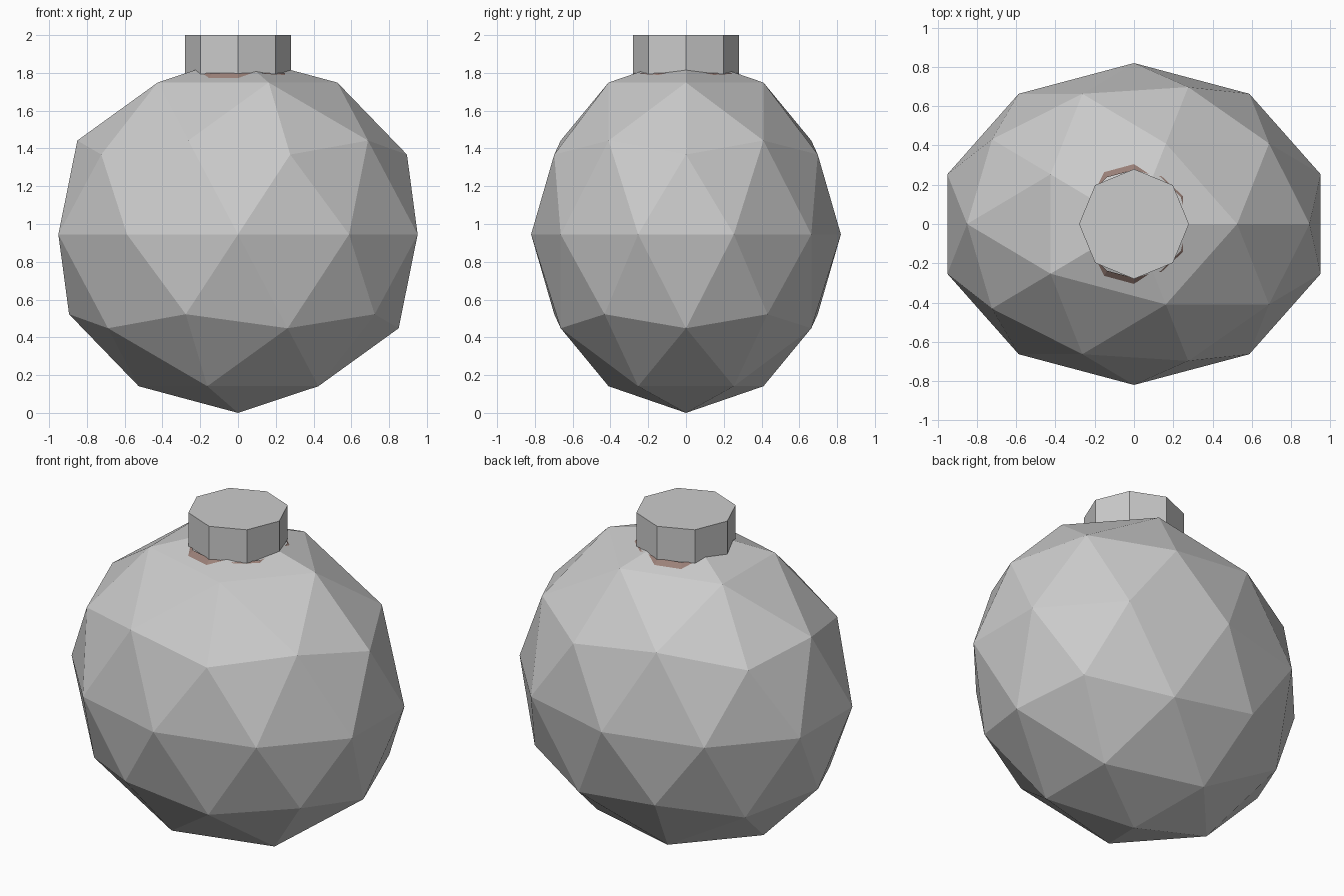
import bpy

if "Cube" in bpy.data.objects:
    bpy.data.objects.remove(bpy.data.objects["Cube"])

# Faceted round body, slightly flattened front to back
bpy.ops.mesh.primitive_ico_sphere_add(subdivisions=2, radius=1, location=(0, 0, 0.945))
body = bpy.context.object
body.name = "round_body"
body.scale = (1.0, 0.82, 0.945)
bpy.ops.object.transform_apply(location=False, rotation=False, scale=True)

# Octagonal cap on top
bpy.ops.mesh.primitive_cylinder_add(vertices=8, radius=0.28, depth=0.205,
                                    location=(0, 0, 1.8975))
cap = bpy.context.object
cap.name = "cap"
# Corners must lie on the x and y axes
corner_on_axis = any(abs(v.co.x) < 0.001 for v in cap.data.vertices)
if not corner_on_axis:
    cap.rotation_euler.z = 3.14159265 / 8

# Thin flared collar, mostly sunk into the body below the cap
bpy.ops.mesh.primitive_cone_add(vertices=12, radius1=0.33, radius2=0.275, depth=0.05,
                                end_fill_type='NOTHING', location=(0, 0, 1.775))
collar = bpy.context.object
collar.name = "collar"
brown = bpy.data.materials.new("brown")
brown.diffuse_color = (0.33, 0.22, 0.19, 1)
brown.use_nodes = True
brown.node_tree.nodes["Principled BSDF"].inputs["Base Color"].default_value = brown.diffuse_color
collar.data.materials.append(brown)
